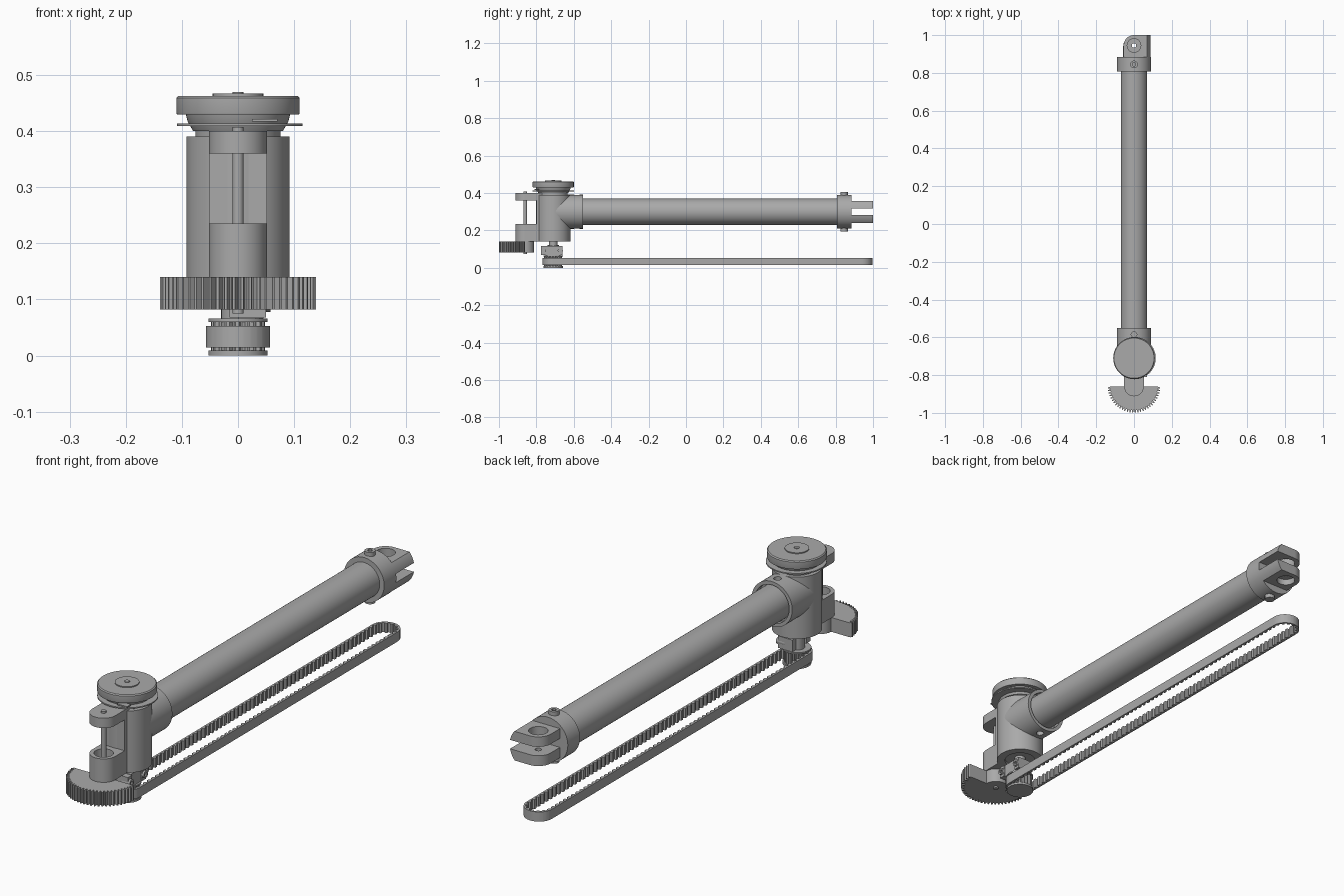
import bpy, bmesh
from math import pi, cos, sin, radians
from mathutils import Matrix, Vector

if "Cube" in bpy.data.objects:
    bpy.data.objects.remove(bpy.data.objects["Cube"])

grey = bpy.data.materials.new("plain grey")
grey.use_nodes = True
grey.diffuse_color = (0.4, 0.4, 0.4, 1)
grey.node_tree.nodes["Principled BSDF"].inputs["Base Color"].default_value = (0.4, 0.4, 0.4, 1)

PY = -0.71    # upright housing axis
HY = -0.86    # hinge pin axis
TZ = 0.30     # long tube axis
parts = []


def finish(name, bm):
    bmesh.ops.recalc_face_normals(bm, faces=bm.faces)
    mesh = bpy.data.meshes.new(name)
    bm.to_mesh(mesh)
    bm.free()
    mesh.materials.append(grey)
    ob = bpy.data.objects.new(name, mesh)
    bpy.context.collection.objects.link(ob)
    parts.append(ob)
    return ob


def cyl(name, r, start, end, seg=64, r2=None):
    """Cylinder or cone between two points."""
    a, b = Vector(start), Vector(end)
    bm = bmesh.new()
    turn = (b - a).to_track_quat('Z', 'Y').to_matrix().to_4x4()
    bmesh.ops.create_cone(bm, cap_ends=True, segments=seg, radius1=r,
                          radius2=r if r2 is None else r2, depth=(b - a).length,
                          matrix=Matrix.Translation((a + b) / 2) @ turn)
    return finish(name, bm)


def upright(name, r, z0, z1, y=PY, x=0, seg=64):
    return cyl(name, r, (x, y, z0), (x, y, z1), seg)


def box(name, lo, hi):
    bm = bmesh.new()
    lo, hi = Vector(lo), Vector(hi)
    bmesh.ops.create_cube(bm, size=1, matrix=Matrix.Translation((lo + hi) / 2)
                          @ Matrix.Diagonal((*(hi - lo), 1)))
    return finish(name, bm)


def prism(name, pts, z0, z1):
    """Extrude a flat outline upwards."""
    bm = bmesh.new()
    face = bm.faces.new([bm.verts.new((x, y, z0)) for x, y in pts])
    out = bmesh.ops.extrude_face_region(bm, geom=[face])
    moved = [v for v in out["geom"] if isinstance(v, bmesh.types.BMVert)]
    bmesh.ops.translate(bm, verts=moved, vec=(0, 0, z1 - z0))
    return finish(name, bm)


def lathe(name, profile, y):
    """Turn an (r, z) profile about an upright axis."""
    bm = bmesh.new()
    vs = [bm.verts.new((r, 0, z)) for r, z in profile]
    es = [bm.edges.new(p) for p in zip(vs, vs[1:])]
    bmesh.ops.spin(bm, geom=vs + es, cent=(0, 0, 0), axis=(0, 0, 1),
                   angle=2 * pi, steps=72, use_duplicate=False)
    bmesh.ops.remove_doubles(bm, verts=bm.verts, dist=1e-5)
    bmesh.ops.translate(bm, verts=bm.verts, vec=(0, y, 0))
    return finish(name, bm)


def arc(y, r, a0, a1, n):
    angles = [radians(a0 + (a1 - a0) * i / n) for i in range(n + 1)]
    return [(r * cos(a), y + r * sin(a)) for a in angles]


def boolean(ob, tool, op='DIFFERENCE'):
    mod = ob.modifiers.new("cut", 'BOOLEAN')
    mod.operation, mod.object, mod.solver = op, tool, 'EXACT'
    bpy.context.view_layer.objects.active = ob
    bpy.ops.object.modifier_apply(modifier=mod.name)
    parts.remove(tool)
    bpy.data.objects.remove(tool)


# Long tube and its socket collar
cyl("long_tube", 0.07, (0, -0.65, TZ), (0, 0.83, TZ))
collar = cyl("socket_collar", 0.091, (0, PY, TZ), (0, -0.55, TZ))
boolean(collar, cyl("hole", 0.077, (0, -0.575, TZ), (0, -0.5, TZ)))
for z in (0.19, 0.41):
    boolean(collar, upright("hole", 0.015, z - 0.04, z + 0.04, y=-0.585, seg=24))

# Upright housing with neck and bottom bearing recess
housing = upright("housing", 0.092, 0.14, 0.39)
boolean(housing, upright("recess", 0.06, 0.1, 0.15))
upright("housing_neck", 0.076, 0.38, 0.412)
upright("main_shaft", 0.022, 0.03, 0.44, seg=32)

# Top wheel, its thin retaining ring and tab
lathe("top_wheel", [(0, 0.40), (0.08, 0.40), (0.09, 0.418), (0.093, 0.43), (0.109, 0.43),
                    (0.11, 0.433), (0.11, 0.459), (0.106, 0.463), (0.045, 0.463),
                    (0.045, 0.467), (0.01, 0.467), (0.01, 0.47), (0, 0.47)], PY)
upright("retaining_ring", 0.112, 0.409, 0.414, x=0.003)
box("ring_tab", (0.025, -0.81, 0.417), (0.07, -0.785, 0.422))

# Hinge bracket: two ears, flat pad between them, and a pin
ear = [(-0.052, -0.77)] + arc(HY, 0.052, 180, 360, 32) + [(0.052, -0.77)]
prism("upper_ear", ear, 0.36, 0.40)
lower = prism("lower_ear", ear, 0.14, 0.235)
boolean(lower, upright("hole", 0.036, 0.15, 0.3, y=HY))
box("flat_pad", (-0.052, -0.80, 0.2), (0.052, -0.75, 0.37))
upright("hinge_pin", 0.01, 0.075, 0.407, y=HY, seg=24)

# Half gear with a rounded hub at the back
TEETH = 30
outline = [(-0.134, HY)]
step = pi / TEETH
for i in range(TEETH):
    for part, r in ((0.1, 0.125), (0.35, 0.139), (0.65, 0.139), (0.9, 0.125)):
        a = pi + (i + part) * step
        outline.append((r * cos(a), HY + r * sin(a)))
outline += [(0.134, HY)] + arc(HY, 0.048, 0, 180, 24)
prism("half_gear", outline, 0.082, 0.14)

# Toothed pulley with two flanges
pulley = []
for i in range(18):
    for part, r in ((0, 0.041), (0.25, 0.048), (0.6, 0.048), (0.8, 0.041)):
        a = (i + part) * 2 * pi / 18
        pulley.append((r * cos(a), PY + r * sin(a)))
prism("pulley_teeth", pulley, 0.005, 0.062)
upright("pulley_flange_bottom", 0.053, 0, 0.009)
upright("pulley_flange_top", 0.053, 0.06, 0.066)

# Clamp hub with screws above the pulley
upright("clamp_hub", 0.03, 0.06, 0.122, seg=32)
box("clamp_block", (0.0, -0.75, 0.066), (0.045, -0.67, 0.118))
for y in (-0.762, -0.672):
    box("clamp_lug", (-0.015, y - 0.013, 0.068), (0.05, y + 0.013, 0.116))
    screw = cyl("clamp_screw", 0.014, (0.02, y, 0.092), (0.058, y, 0.092), 24)
    boolean(screw, cyl("socket", 0.007, (0.05, y, 0.092), (0.07, y, 0.092), 6))

# Toothed belt around two round ends
FAR, R = 0.94, 0.057
STRAIGHT = FAR - PY
TOTAL = 2 * STRAIGHT + 2 * pi * R


def belt_point(s, inset):
    """Point at length s along the loop, moved inwards."""
    r = R - inset
    if s < STRAIGHT:
        return (r, PY + s)
    s -= STRAIGHT
    if s < pi * R:
        return (r * cos(s / R), FAR + r * sin(s / R))
    s -= pi * R
    if s < STRAIGHT:
        return (-r, FAR - s)
    a = pi + (s - STRAIGHT) / R
    return (r * cos(a), PY + r * sin(a))


bm = bmesh.new()
rows = []
BELT_TEETH = 140
for i in range(BELT_TEETH):
    for part, depth in ((0, 0.007), (0.4, 0.007), (0.5, 0.014), (0.9, 0.014)):
        s = (i + part) * TOTAL / BELT_TEETH
        out, inn = belt_point(s, 0), belt_point(s, depth)
        rows.append([bm.verts.new((*p, z)) for p, z in
                     ((out, 0.014), (out, 0.053), (inn, 0.053), (inn, 0.014))])
for a, b in zip(rows, rows[1:] + rows[:1]):
    for k in range(4):
        n = (k + 1) % 4
        bm.faces.new((a[k], a[n], b[n], b[k]))
finish("toothed_belt", bm)

# Fork end: collar, two prongs trimmed to the round bar, cross bolt
cyl("fork_collar", 0.09, (0, 0.807, TZ), (0, 0.885, TZ))
tip = [(-0.055, 0.87)] + arc(0.945, 0.055, 180, 90, 20) + [(0.095, 1.0), (0.095, 0.87)]
for name, z0, z1, hole in (("fork_prong_upper", 0.318, 0.358, 0.036),
                           ("fork_prong_lower", 0.24, 0.282, 0.012)):
    prong = prism(name, tip, z0, z1)
    boolean(prong, cyl("bar", 0.09, (0, 0.8, TZ), (0, 1.1, TZ), 96), 'INTERSECT')
    boolean(prong, upright("hole", hole, z0 - 0.05, z1 + 0.05, y=0.945, seg=32))
    if hole < 0.02:
        boolean(prong, upright("recess", 0.036, z0 - 0.05, z0 + 0.025, y=0.945, seg=32))
for name, z0, z1 in (("bolt_head", 0.37, 0.405), ("bolt_nut", 0.195, 0.23)):
    bolt = upright(name, 0.02, z0, z1, y=0.845, seg=24)
    boolean(bolt, upright("socket", 0.01, 0.395, 0.45, y=0.845, seg=6))

# Smooth the round faces, keep the edges sharp
bpy.ops.object.select_all(action='DESELECT')
for ob in parts:
    ob.select_set(True)
bpy.context.view_layer.objects.active = parts[0]
bpy.ops.object.shade_smooth_by_angle(angle=radians(25))
